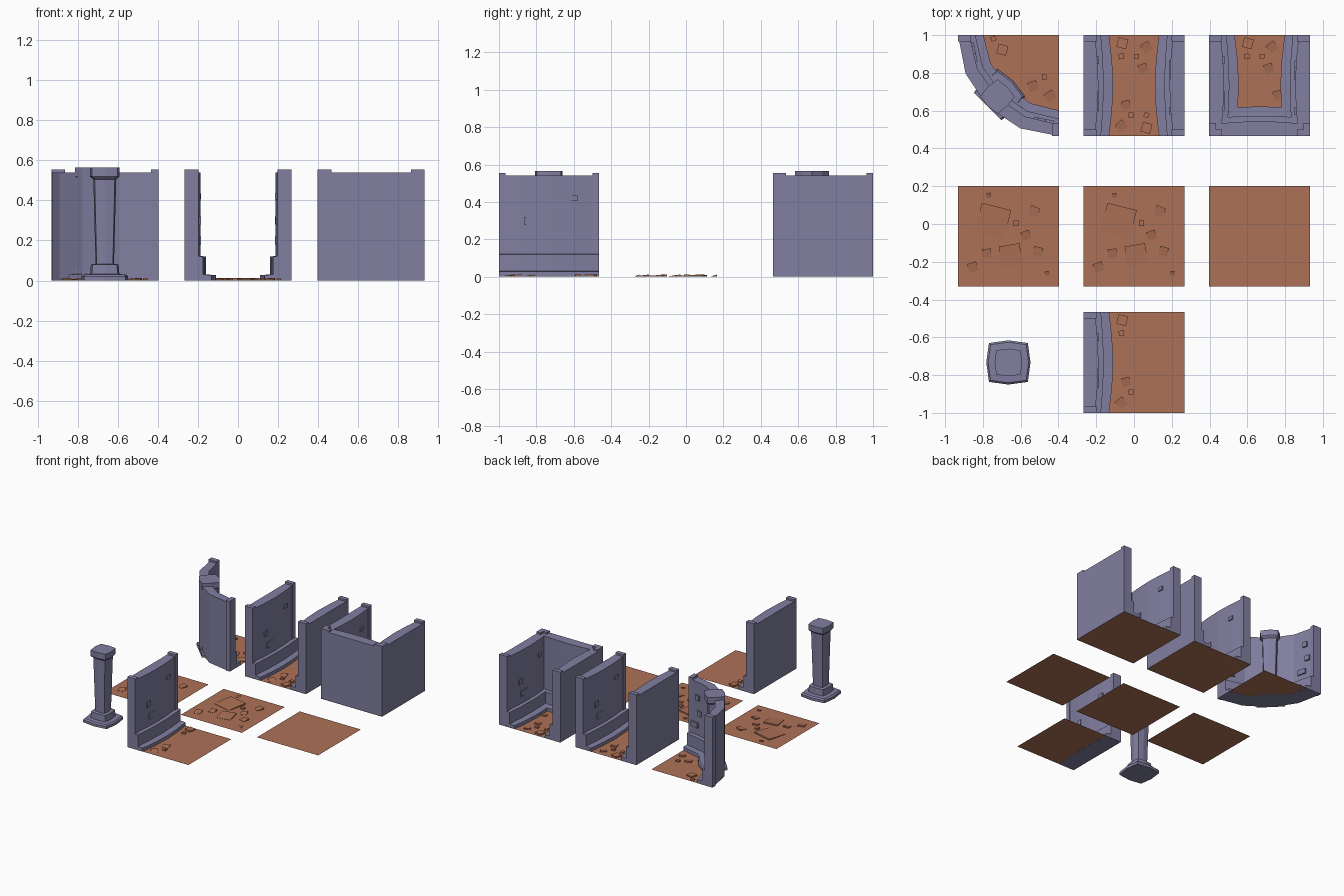
import bpy, bmesh, math
from mathutils import Vector

if "Cube" in bpy.data.objects:
    bpy.data.objects.remove(bpy.data.objects["Cube"])


def material(name, rgb):
    m = bpy.data.materials.new(name)
    m.diffuse_color = (*rgb, 1)
    m.use_nodes = True
    m.node_tree.nodes["Principled BSDF"].inputs["Base Color"].default_value = m.diffuse_color
    return m


STONE = material("grey_violet_stone", (0.22, 0.21, 0.35))
EARTH = material("red_brown_earth", (0.42, 0.165, 0.093))
HALF = 0.267          # half a tile
TOP = 0.54            # wall height


def finish(bm, name, mat):
    bmesh.ops.recalc_face_normals(bm, faces=bm.faces)
    me = bpy.data.meshes.new(name)
    bm.to_mesh(me)
    bm.free()
    me.materials.append(mat)
    ob = bpy.data.objects.new(name, me)
    bpy.context.collection.objects.link(ob)
    return ob


def loft(rings, name, mat):
    """Join closed rings of points into a capped solid."""
    bm = bmesh.new()
    rows = [[bm.verts.new(p) for p in r] for r in rings]
    n = len(rows[0])
    for a, b in zip(rows, rows[1:]):
        for i in range(n):
            bm.faces.new((a[i], a[(i + 1) % n], b[(i + 1) % n], b[i]))
    bm.faces.new(rows[0])
    bm.faces.new(rows[-1])
    return finish(bm, name, mat)


def box(name, lo, hi, mat):
    (x0, y0, z0), (x1, y1, z1) = lo, hi
    return loft([[(x0, y0, z), (x1, y0, z), (x1, y1, z), (x0, y1, z)] for z in (z0, z1)], name, mat)


def sweep_wall(name, frames, z0):
    """Frames are (outer point, inward direction, bulge); the profile has two base ledges."""
    rings = []
    for p, n, b in frames:
        base, ledge, face = 0.135 + 0.022 * b, 0.092 + 0.015 * b, 0.06 + 0.019 * b
        prof = [(0, z0), (base, z0), (base, 0.027), (ledge, 0.03),
                (ledge, 0.12), (face, 0.122), (face, TOP), (0, TOP)]
        rings.append([(p.x + n.x * d, p.y + n.y * d, z) for d, z in prof])
    loft(rings, name, STONE)


def straight_wall(name, cx, cy, turn, z0):
    """Wall on one side of a tile; turn 0 = left side, 90 = front, 180 = right."""
    a = math.radians(turn)
    inn = Vector((math.cos(a), math.sin(a)))
    run = Vector((-inn.y, inn.x))
    mid = Vector((cx, cy)) - inn * HALF

    def at(d, t):
        return mid + inn * d + run * t

    frames = [(at(0, t * HALF), inn, math.cos(t * math.pi / 2)) for t in (-1, -0.5, 0, 0.5, 1)]
    sweep_wall(name, frames, z0)

    def block(part, d0, d1, t0, t1, za, zb):
        loft([[(*at(d, t), z) for d, t in ((d0, t0), (d1, t0), (d1, t1), (d0, t1))]
              for z in (za, zb)], part, STONE)

    # end posts
    for s in (-1, 1):
        block(name + "_post", 0, 0.069, s * HALF, s * (HALF - 0.035), 0.1, 0.555)
    # raised bricks
    if turn != 90:
        for t, z, w, h in ((-0.112, 0.30, 0.04, 0.04), (-0.067, 0.20, 0.075, 0.045), (0.133, 0.42, 0.04, 0.03)):
            block(name + "_brick", 0.05, 0.082, t - w / 2, t + w / 2, z - h / 2, z + h / 2)


def rubble(cx, cy, stones):
    """Stones: (x, y, size, turn, loose); loose ones are blocks, others wedges sunk in the floor."""
    for x, y, s, turn, loose in stones:
        a, h = math.radians(turn), s / 2
        corners = [(-h, -h), (h, -h), (h, h), (-h, h)]
        xy = [(cx + x + u * math.cos(a) - v * math.sin(a),
               cy + y + u * math.sin(a) + v * math.cos(a)) for u, v in corners]
        zs = [0.012] * 4 if loose else [0.003, 0.003, 0.012, 0.01]
        loft([[(*p, 0.001) for p in xy], [(*p, z) for p, z in zip(xy, zs)]],
             "loose_stone" if loose else "sunken_slab", EARTH)


def floor(name, pts, z):
    bm = bmesh.new()
    bm.faces.new([bm.verts.new((x, y, z)) for x, y in pts])
    ob = finish(bm, name, EARTH)
    if ob.data.polygons[0].normal.z < 0:
        ob.data.flip_normals()


def square_floor(name, cx, cy, z=0.0, left=-HALF):
    floor(name, [(cx + left, cy - HALF), (cx + HALF, cy - HALF),
                 (cx + HALF, cy + HALF), (cx + left, cy + HALF)], z)


def pillar(name, cx, cy, turn=0.0, limit=None):
    """Bulged square pillar; limit trims it flush with the outside of the curved wall."""
    prof = [(0.117, 0), (0.117, 0.02), (0.107, 0.03), (0.073, 0.032), (0.069, 0.08),
            (0.046, 0.083), (0.057, 0.505), (0.069, 0.515), (0.073, 0.52), (0.073, 0.565)]
    a = math.radians(turn)
    out = Vector((-1, -1)).normalized()
    rings = []
    for h, z in prof:
        c = h * 0.88
        ring = []
        for u, v in ((-c, -c), (0, -h), (c, -c), (h, 0), (c, c), (0, h), (-c, c), (-h, 0)):
            p = Vector((u * math.cos(a) - v * math.sin(a), u * math.sin(a) + v * math.cos(a)))
            if limit and p.dot(out) > limit:
                p -= out * (p.dot(out) - limit)
            ring.append((cx + p.x, cy + p.y, z))
        rings.append(ring)
    loft(rings, name, STONE)


COL, BACK, MID, FRONT = 0.665, 0.733, -0.065, -0.733

# rubble layouts shared between tiles
back_heap = [(-0.062, 0.224, 0.052, -15, True), (-0.067, 0.155, 0.028, 10, True)]
back_more = [(0.013, 0.155, 0.026, 0, True), (0.066, 0.203, 0.05, 35, False), (0.048, 0.092, 0.046, 20, False)]
front_heap = [(-0.042, -0.103, 0.046, 15, False), (-0.015, -0.156, 0.026, 0, True), (-0.067, -0.214, 0.05, 40, False)]
front_more = [(0.066, -0.156, 0.027, -20, True), (0.066, -0.224, 0.052, -15, True)]
field = [(-0.082, 0.08, 0.16, -14, False), (0.013, -0.1, 0.11, 10, False), (0.135, 0.132, 0.052, -25, False),
         (0.093, 0.005, 0.047, 20, False), (0.156, -0.08, 0.047, -15, False), (-0.114, -0.09, 0.047, 5, False),
         (-0.188, -0.164, 0.05, 20, False), (0.204, -0.196, 0.022, 10, False), (-0.103, 0.217, 0.024, 15, False),
         (0.04, 0.069, 0.027, 0, True)]

# corridor tile
square_floor("corridor_floor", 0, BACK)
straight_wall("corridor_left_wall", 0, BACK, 0, 0.001)
straight_wall("corridor_right_wall", 0, BACK, 180, 0.001)
rubble(0, BACK, back_heap + back_more + front_heap + front_more)

# dead end tile
square_floor("dead_end_floor", COL, BACK)
for side, turn in (("left", 0), ("front", 90), ("right", 180)):
    straight_wall("dead_end_" + side + "_wall", COL, BACK, turn, 0.001)
rubble(COL, BACK, back_heap + back_more + [(0.095, -0.05, 0.046, 15, False)])

# single wall tile
square_floor("side_floor", 0, FRONT, 0.001, -0.15)
straight_wall("side_wall", 0, FRONT, 0, 0)
rubble(0, FRONT, back_heap + front_heap)

# open floor tiles
for cx in (-COL, 0):
    square_floor("rubble_floor", cx, MID)
    rubble(cx, MID, field)
square_floor("plain_floor", COL, MID)

# curved corner tile, swept about its inner back corner
centre, R = Vector((-COL + HALF, BACK + HALF)), 2 * HALF
arc = [Vector((math.cos(math.radians(d)), math.sin(math.radians(d)))) for d in (180, 202.5, 225, 247.5, 270)]
sweep_wall("corner_wall", [(centre + d * R, -d, b) for d, b in zip(arc, (0, 0.4, 0.6, 0.4, 0))], 0)
floor("corner_floor", [tuple(centre)] + [tuple(centre + d * (R - 0.11)) for d in arc], 0.001)
x0, y0 = centre.x - R, centre.y - R
box("corner_back_post", (x0, centre.y - 0.035, 0.0), (x0 + 0.069, centre.y, 0.555), STONE)
box("corner_right_post", (centre.x - 0.035, y0, 0.0), (centre.x, y0 + 0.069, 0.555), STONE)
pillar("corner_pillar", centre.x + arc[2].x * 0.46, centre.y + arc[2].y * 0.46, 45, 0.073)
# raised bricks on the curved wall
for i, s, z, w in ((0, 0.35, 0.30, 0.04), (0, 0.6, 0.20, 0.07), (0, 0.45, 0.42, 0.04),
                   (3, 0.4, 0.30, 0.04), (3, 0.65, 0.20, 0.07), (3, 0.5, 0.42, 0.04)):
    p = centre + arc[i].lerp(arc[i + 1], s) * R
    n = -(arc[i] + arc[i + 1]).normalized()
    t = Vector((-n.y, n.x)) * w / 2
    loft([[(*(p + n * d + t * k), zz) for d, k in ((0.05, -1), (0.074, -1), (0.074, 1), (0.05, 1))]
          for zz in (z - 0.02, z + 0.02)], "corner_brick", STONE)
rubble(-COL, BACK, [(-0.032, 0.19, 0.052, -15, True), (-0.08, 0.248, 0.026, 20, True),
                    (0.19, 0.045, 0.026, 0, True), (0.13, -0.003, 0.05, 20, False),
                    (0.222, -0.056, 0.052, 35, False)])

# free standing pillar
pillar("standing_pillar", -COL, FRONT)
